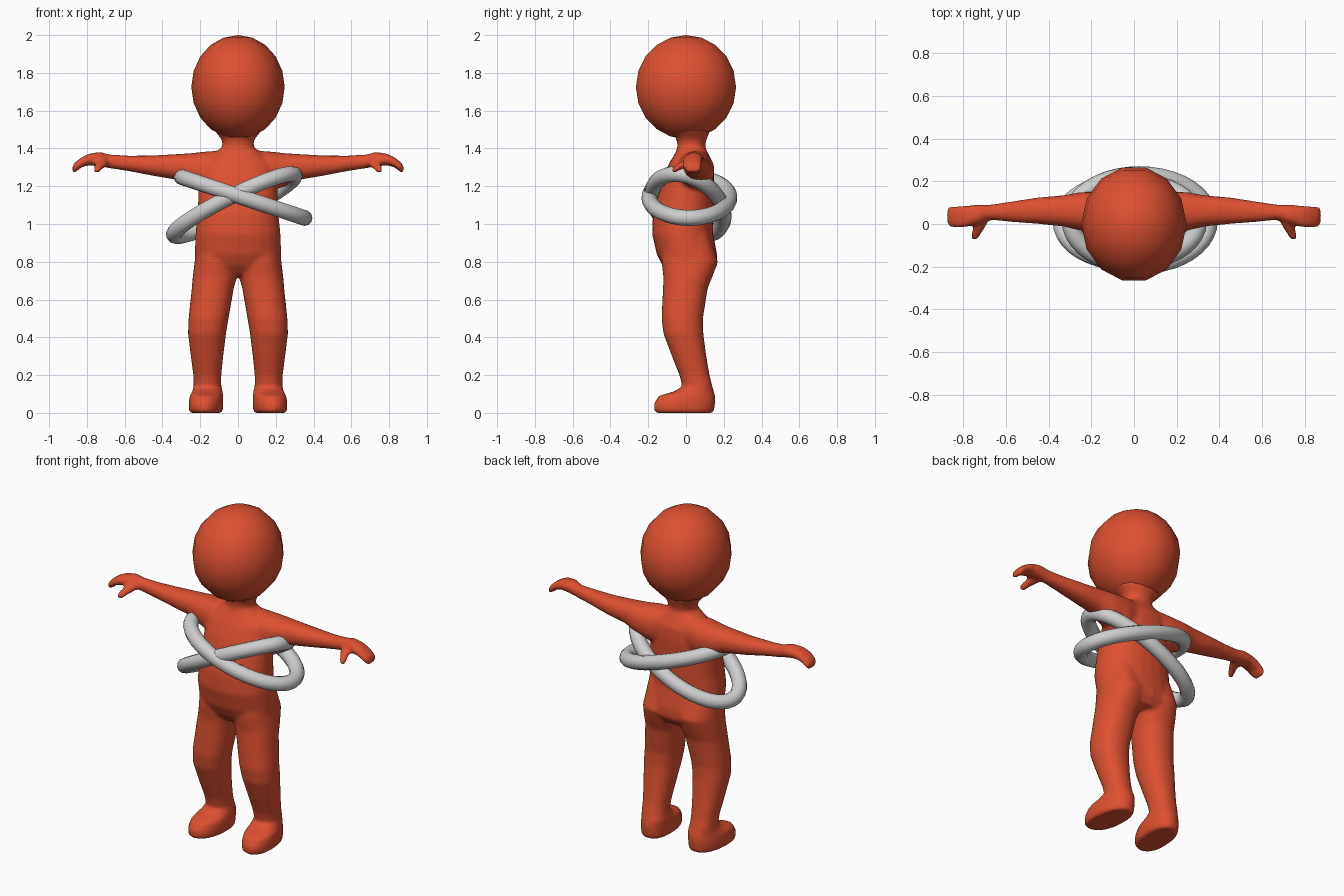
import bpy
import bmesh
from math import sin, cos, tau, copysign
from mathutils import Vector

if "Cube" in bpy.data.objects:
    bpy.data.objects.remove(bpy.data.objects["Cube"])


def make_material(name, colour):
    mat = bpy.data.materials.new(name)
    mat.use_nodes = True
    mat.diffuse_color = (*colour, 1)
    shader = mat.node_tree.nodes["Principled BSDF"]
    shader.inputs["Base Color"].default_value = (*colour, 1)
    shader.inputs["Roughness"].default_value = 0.6
    return mat


red = make_material("orange red", (0.73, 0.08, 0.03))
grey = make_material("light grey", (0.62, 0.62, 0.62))


def superellipse(angle, low, high, wave, power):
    value = wave(angle)
    return (low + high) / 2 + (high - low) / 2 * copysign(abs(value) ** power, value)


def loft(bm, axis, sections, side=1, power=0.9, count=24):
    """Skin sections given as (position, low a, high a, low b, high b)."""
    rings = []
    for pos, a_low, a_high, b_low, b_high in sections:
        ring = []
        for i in range(count):
            angle = tau * i / count
            point = [superellipse(angle, a_low, a_high, cos, power),
                     superellipse(angle, b_low, b_high, sin, power)]
            point.insert(axis, pos)
            point[0] *= side
            ring.append(bm.verts.new(point))
        rings.append(ring)
    for lower, upper in zip(rings, rings[1:]):
        for i in range(count):
            j = (i + 1) % count
            bm.faces.new((lower[i], lower[j], upper[j], upper[i]))
    bm.faces.new(rings[0])
    bm.faces.new(rings[-1])
    return [v for ring in rings for v in ring]


X, Y, Z = range(3)

# Torso and neck: height, half width, front, back
torso = [
    (0.73, 0.15, -0.08, 0.13),
    (0.78, 0.225, -0.125, 0.165),
    (0.84, 0.23, -0.155, 0.165),
    (0.95, 0.225, -0.18, 0.143),
    (1.05, 0.215, -0.175, 0.145),
    (1.15, 0.21, -0.15, 0.145),
    (1.25, 0.205, -0.12, 0.15),
    (1.32, 0.19, -0.09, 0.145),
    (1.38, 0.12, -0.055, 0.115),
    (1.41, 0.08, -0.045, 0.1),
    (1.45, 0.088, -0.05, 0.11),
    (1.5, 0.13, -0.09, 0.13),
]

# Leg and foot: height, inner, outer, front, back
leg = [
    (0, 0.09, 0.25, -0.155, 0.14),
    (0.012, 0.08, 0.258, -0.17, 0.15),
    (0.05, 0.078, 0.26, -0.17, 0.155),
    (0.09, 0.08, 0.255, -0.145, 0.155),
    (0.115, 0.085, 0.245, -0.06, 0.148),
    (0.14, 0.088, 0.235, -0.02, 0.14),
    (0.2, 0.088, 0.237, -0.035, 0.125),
    (0.3, 0.078, 0.25, -0.075, 0.108),
    (0.42, 0.063, 0.265, -0.12, 0.092),
    (0.5, 0.05, 0.262, -0.13, 0.09),
    (0.66, 0.022, 0.245, -0.122, 0.115),
    (0.72, 0.005, 0.24, -0.12, 0.14),
    (0.8, 0, 0.23, -0.13, 0.17),
    (0.95, 0.02, 0.21, -0.12, 0.12),
]

# Arm and hand: distance out, front, back, bottom, top
arm = [
    (0.05, 0, 0.13, 1.2, 1.39),
    (0.16, -0.05, 0.15, 1.17, 1.385),
    (0.25, -0.03, 0.15, 1.2, 1.375),
    (0.33, -0.012, 0.135, 1.235, 1.37),
    (0.45, 0, 0.125, 1.255, 1.363),
    (0.58, 0.01, 0.105, 1.28, 1.362),
    (0.68, 0.02, 0.09, 1.295, 1.368),
    (0.73, 0, 0.09, 1.305, 1.382),
    (0.79, -0.015, 0.087, 1.31, 1.372),
    (0.83, -0.02, 0.085, 1.3, 1.352),
    (0.865, -0.015, 0.083, 1.27, 1.325),
    (0.877, 0, 0.075, 1.27, 1.305),
]

# Thumb: depth, inner, outer, bottom, top
thumb = [
    (0.04, 0.67, 0.74, 1.31, 1.36),
    (-0.02, 0.7, 0.757, 1.29, 1.335),
    (-0.075, 0.735, 0.768, 1.265, 1.297),
]

# Body: limbs and torso fused into one soft skin
bm = bmesh.new()
loft(bm, Z, [(z, -w, w, front, back) for z, w, front, back in torso])
for side in (-1, 1):
    for vert in loft(bm, Z, leg, side):
        if vert.co.z < 0.12:  # splay the toes outward
            vert.co.x -= side * 0.08 * vert.co.y
    loft(bm, X, arm, side)
    loft(bm, Y, thumb, side)
bmesh.ops.recalc_face_normals(bm, faces=bm.faces)
mesh = bpy.data.meshes.new("body")
bm.to_mesh(mesh)
bm.free()
mesh.materials.append(red)
body = bpy.data.objects.new("body", mesh)
bpy.context.collection.objects.link(body)
fuse = body.modifiers.new("fuse", "REMESH")
fuse.mode = "VOXEL"
fuse.voxel_size = 0.011
fuse.use_smooth_shade = True
soften = body.modifiers.new("soften", "SMOOTH")
soften.factor = 0.5
soften.iterations = 6

# Head: coarse ball, slightly flattened at the sides
bpy.ops.mesh.primitive_uv_sphere_add(segments=14, ring_count=10, location=(0, 0, 1.725))
head = bpy.context.object
head.name = "head"
head.scale = (0.247, 0.272, 0.275)
head.rotation_euler.z = 0
for vert in head.data.vertices:  # start the segments at the face
    vert.co.x, vert.co.y = vert.co.y, -vert.co.x
head.data.materials.append(red)
bpy.ops.object.shade_smooth()
bm = bmesh.new()
bm.from_mesh(head.data)
bmesh.ops.recalc_face_normals(bm, faces=bm.faces)
bm.to_mesh(head.data)
bm.free()


# Two tilted oval hoops crossing over the chest
def hoop(name, centre, long_axis, short_axis, count=40):
    curve = bpy.data.curves.new(name, "CURVE")
    curve.dimensions = "3D"
    curve.bevel_depth = 0.042
    curve.bevel_resolution = 4
    spline = curve.splines.new("POLY")
    spline.points.add(count - 1)
    spline.use_cyclic_u = True
    for i, point in enumerate(spline.points):
        angle = tau * i / count
        place = Vector(centre) + cos(angle) * Vector(long_axis) + sin(angle) * Vector(short_axis)
        point.co = (*place, 1)
    curve.materials.append(grey)
    obj = bpy.data.objects.new(name, curve)
    bpy.context.collection.objects.link(obj)
    bpy.ops.object.select_all(action="DESELECT")
    obj.select_set(True)
    bpy.context.view_layer.objects.active = obj
    bpy.ops.object.convert(target="MESH")
    bpy.ops.object.shade_smooth()


hoop("hoop_rising_left", (-0.02, 0.01, 1.1), (0.32, 0, 0.155), (0, 0.19, -0.055))
hoop("hoop_rising_right", (0.027, 0.018, 1.14), (0.325, 0, -0.108), (0, 0.212, 0))
